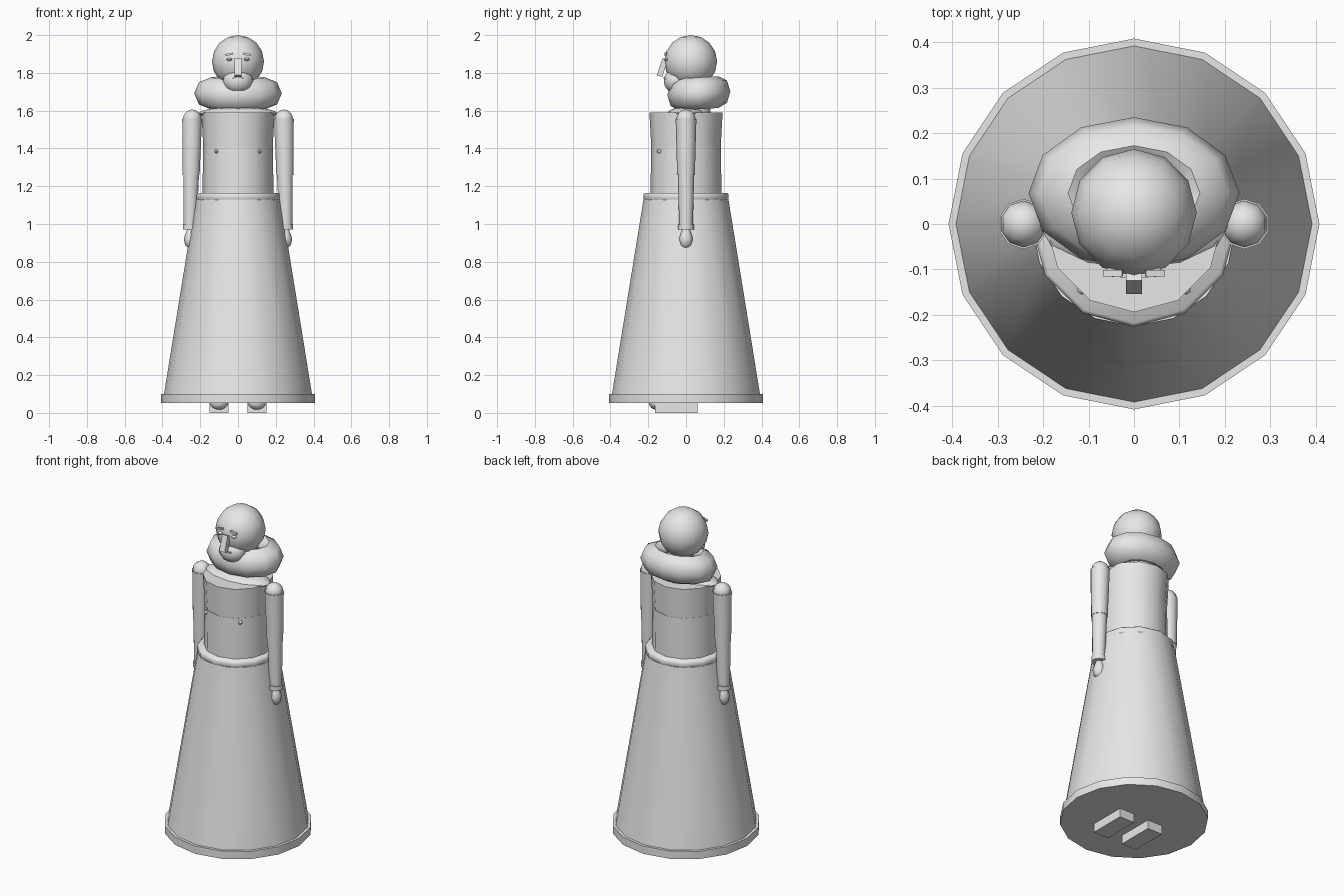
import bpy, bmesh, math
from mathutils import Matrix, Vector

if "Cube" in bpy.data.objects:
    bpy.data.objects.remove(bpy.data.objects["Cube"])

clay = bpy.data.materials.new("light_grey")
clay.diffuse_color = (0.8, 0.8, 0.8, 1)
clay.use_nodes = True
clay.node_tree.nodes["Principled BSDF"].inputs["Base Color"].default_value = clay.diffuse_color


def finish(bm, name, smooth=True):
    """Turn a bmesh into a named, shaded object."""
    bmesh.ops.recalc_face_normals(bm, faces=bm.faces)
    me = bpy.data.meshes.new(name)
    bm.to_mesh(me)
    bm.free()
    me.materials.append(clay)
    ob = bpy.data.objects.new(name, me)
    bpy.context.collection.objects.link(ob)
    if smooth:
        bpy.ops.object.select_all(action='DESELECT')
        bpy.context.view_layer.objects.active = ob
        ob.select_set(True)
        bpy.ops.object.shade_smooth_by_angle(angle=math.radians(46))
    return ob


def lathe(name, rings, sides, x=0, y=0):
    """Closed stack of rings (radius, z[, x offset])."""
    bm = bmesh.new()
    loops = []
    for r, z, *dx in rings:
        cx = x + (dx[0] if dx else 0)
        loops.append([bm.verts.new((cx + r * math.sin(math.tau * i / sides),
                                    y + r * math.cos(math.tau * i / sides), z))
                      for i in range(sides)])
    for a, b in zip(loops, loops[1:]):
        for i in range(sides):
            j = (i + 1) % sides
            bm.faces.new((a[i], a[j], b[j], b[i]))
    bm.faces.new(loops[0])
    bm.faces.new(loops[-1])
    return finish(bm, name)


def ball(name, centre, radii, u=12, v=8):
    bm = bmesh.new()
    m = Matrix.Translation(centre) @ Matrix.Diagonal((*radii, 1))
    bmesh.ops.create_uvsphere(bm, u_segments=u, v_segments=v, radius=1, matrix=m)
    return finish(bm, name)


def box(name, centre, size, rot_x=0, rot_y=0):
    bm = bmesh.new()
    m = (Matrix.Translation(centre) @ Matrix.Rotation(rot_y, 4, 'Y')
         @ Matrix.Rotation(rot_x, 4, 'X') @ Matrix.Diagonal((*size, 1)))
    bmesh.ops.create_cube(bm, size=1, matrix=m)
    return finish(bm, name, False)


# Skirt with hem and waistband
lathe("skirt", [(0.395, 0.08), (0.225, 1.13)], 16)
lathe("hem", [(0.408, 0.053), (0.408, 0.1)], 16)
lathe("waistband", [(0.218, 1.122), (0.226, 1.13), (0.226, 1.157), (0.218, 1.165)], 12)

# Body
lathe("lower_bodice", [(0.188, 1.14), (0.185, 1.41)], 12)
lathe("upper_bodice", [(0.184, 1.41), (0.194, 1.59)], 12)
ball("shoulder_yoke", (0, 0, 1.585), (0.21, 0.10, 0.035))
lathe("neck", [(0.09, 1.58), (0.08, 1.76)], 12, y=0.04)

# Thick ring collar, flattened front to back
bm = bmesh.new()
loops = []
for i in range(12):
    a = math.tau * i / 12
    loop = []
    for j in range(8):
        t = math.tau * j / 8
        r = 0.145 + 0.087 * math.cos(t)
        y = r * math.cos(a) * 0.72
        loop.append(bm.verts.new((r * math.sin(a), 0.068 + y,
                                  1.692 + 0.084 * math.sin(t) + 0.06 * y)))
    loops.append(loop)
for i in range(12):
    a, b = loops[i], loops[(i + 1) % 12]
    for j in range(8):
        k = (j + 1) % 8
        bm.faces.new((a[j], a[k], b[k], b[j]))
finish(bm, "collar")

# Head and face
ball("head", (0, 0.025, 1.86), (0.138, 0.14, 0.14))
ball("chin", (0, -0.05, 1.757), (0.08, 0.068, 0.067))
box("nose", (0, -0.125, 1.828), (0.036, 0.03, 0.095), rot_x=-0.32)
box("mouth", (0, -0.113, 1.772), (0.06, 0.012, 0.008))

for s, side in ((-1, "left"), (1, "right")):
    box(side + "_brow", (s * 0.046, -0.108, 1.898), (0.042, 0.014, 0.011), rot_y=s * 0.2)
    ball(side + "_eye", (s * 0.046, -0.103, 1.871), (0.015, 0.014, 0.008), 8, 6)
    ball(side + "_button", (s * 0.115, -0.142, 1.385), (0.011, 0.014, 0.011), 6, 4)

    # Arm: shoulder, sleeve, forearm, cuff, hand
    x = s * 0.243
    ball(side + "_shoulder", (x, 0, 1.555), (0.051, 0.051, 0.051), 10, 8)
    lathe(side + "_upper_arm", [(0.055, 1.555), (0.047, 1.26, s * 0.005)], 10, x)
    lathe(side + "_forearm", [(0.044, 1.27, s * 0.005), (0.036, 0.99, s * 0.01)], 10, x)
    lathe(side + "_cuff", [(0.043, 0.97, s * 0.008), (0.043, 0.997, s * 0.008)], 10, x)
    lathe(side + "_hand", [(0.012, 0.872, s * 0.007), (0.03, 0.888, s * 0.007),
                           (0.037, 0.922, s * 0.007), (0.028, 0.95, s * 0.007),
                           (0.018, 0.975, s * 0.007)], 8, x)

    # Foot with rounded toe
    box(side + "_foot", (s * 0.1, -0.052, 0.03), (0.1, 0.224, 0.06))
    ball(side + "_toe", (s * 0.1, -0.15, 0.055), (0.05, 0.048, 0.04), 10, 8)
